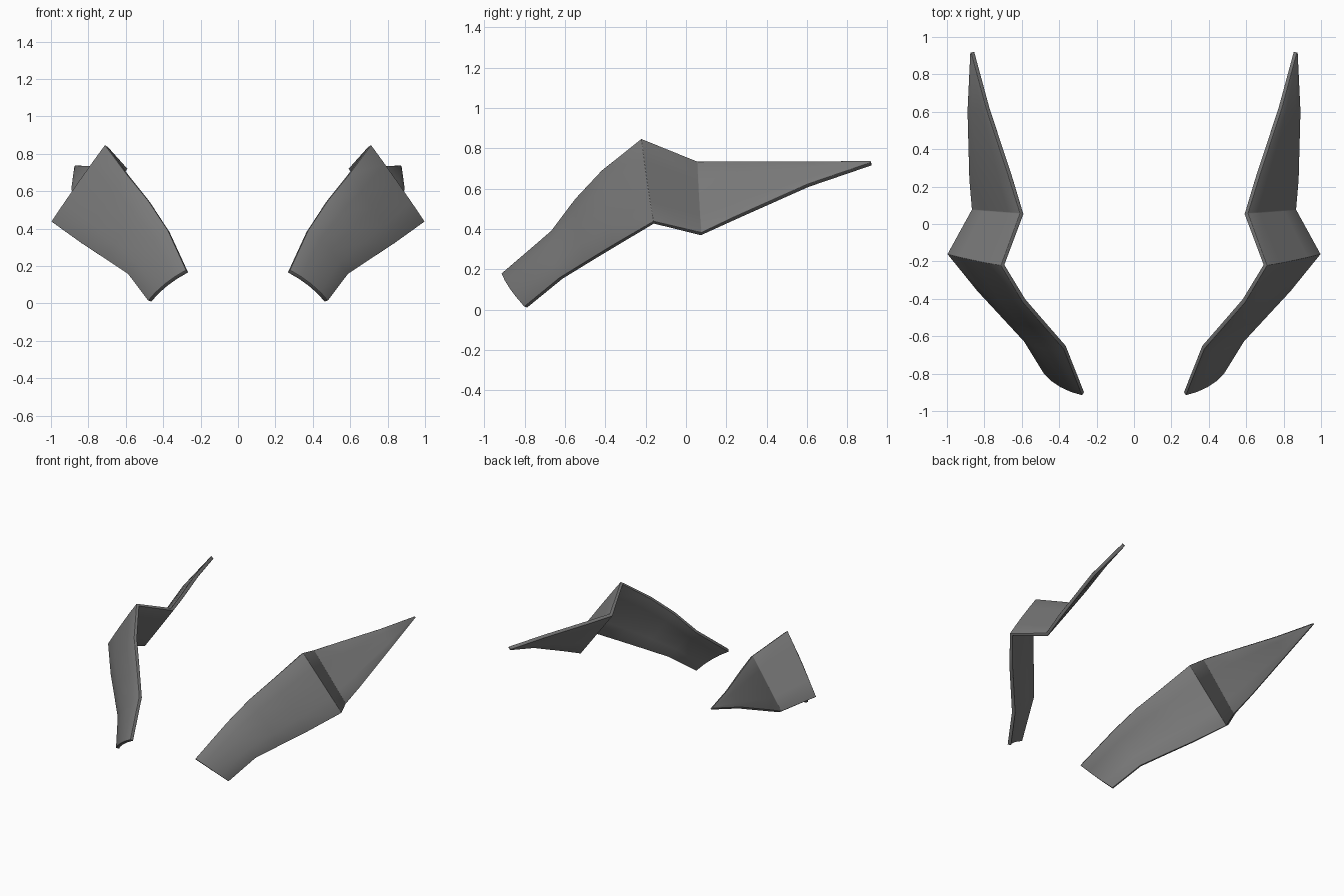
import bpy, bmesh
from mathutils import Vector

if "Cube" in bpy.data.objects:
    bpy.data.objects.remove(bpy.data.objects["Cube"])

# One flat grey for both panels
grey = bpy.data.materials.new("mid grey")
grey.diffuse_color = (0.19, 0.19, 0.19, 1)
grey.use_nodes = True
grey.node_tree.nodes["Principled BSDF"].inputs["Base Color"].default_value = grey.diffuse_color

# Cross rows from front to back: upper edge, lower edge, outward bulge
rows = [
    ((0.272, -0.908, 0.172), (0.472, -0.795, 0.012), 0.020),
    ((0.370, -0.660, 0.385), (0.580, -0.620, 0.155), 0.022),
    ((0.475, -0.540, 0.545), (0.700, -0.490, 0.235), 0.020),
    ((0.588, -0.410, 0.685), (0.830, -0.350, 0.320), 0.014),
    ((0.702, -0.220, 0.840), (0.988, -0.160, 0.432), 0.004),   # front fold
    ((0.600,  0.055, 0.727), (0.858,  0.075, 0.375), 0.000),   # rear fold
    ((0.663,  0.260, 0.727), (0.872,  0.240, 0.452), 0.002),
    ((0.780,  0.615, 0.727), (0.882,  0.605, 0.615), 0.002),
    ((0.862,  0.918, 0.730), (0.867,  0.918, 0.722), 0.000),   # tip
]
COLS = 5
outward = Vector((0.62, -0.72, 0.34))

# Folded panel surface
bm = bmesh.new()
grid = []
for up, low, bulge in rows:
    line = []
    for i in range(COLS):
        t = i / (COLS - 1)
        p = Vector(up).lerp(Vector(low), t) + outward * bulge * 4 * t * (1 - t)
        line.append(bm.verts.new(p))
    grid.append(line)
for a, b in zip(grid, grid[1:]):
    for i in range(COLS - 1):
        f = bm.faces.new((a[i], a[i + 1], b[i + 1], b[i]))
        f.smooth = True
bm.normal_update()

mesh = bpy.data.meshes.new("side_panels")
bm.to_mesh(mesh)
bm.free()
panel = bpy.data.objects.new("side_panels", mesh)
bpy.context.collection.objects.link(panel)
mesh.materials.append(grey)

# Thickness, softened edges, mirrored twin
solid = panel.modifiers.new("thickness", 'SOLIDIFY')
solid.thickness = 0.024
solid.offset = 0
bev = panel.modifiers.new("soft_edges", 'BEVEL')
bev.width = 0.005
bev.segments = 2
bev.limit_method = 'ANGLE'
bev.angle_limit = 0.6
mir = panel.modifiers.new("twin", 'MIRROR')
mir.use_axis = (True, False, False)
mir.use_clip = False

bpy.context.view_layer.objects.active = panel
panel.select_set(True)
bpy.ops.object.shade_smooth_by_angle(angle=0.6)
